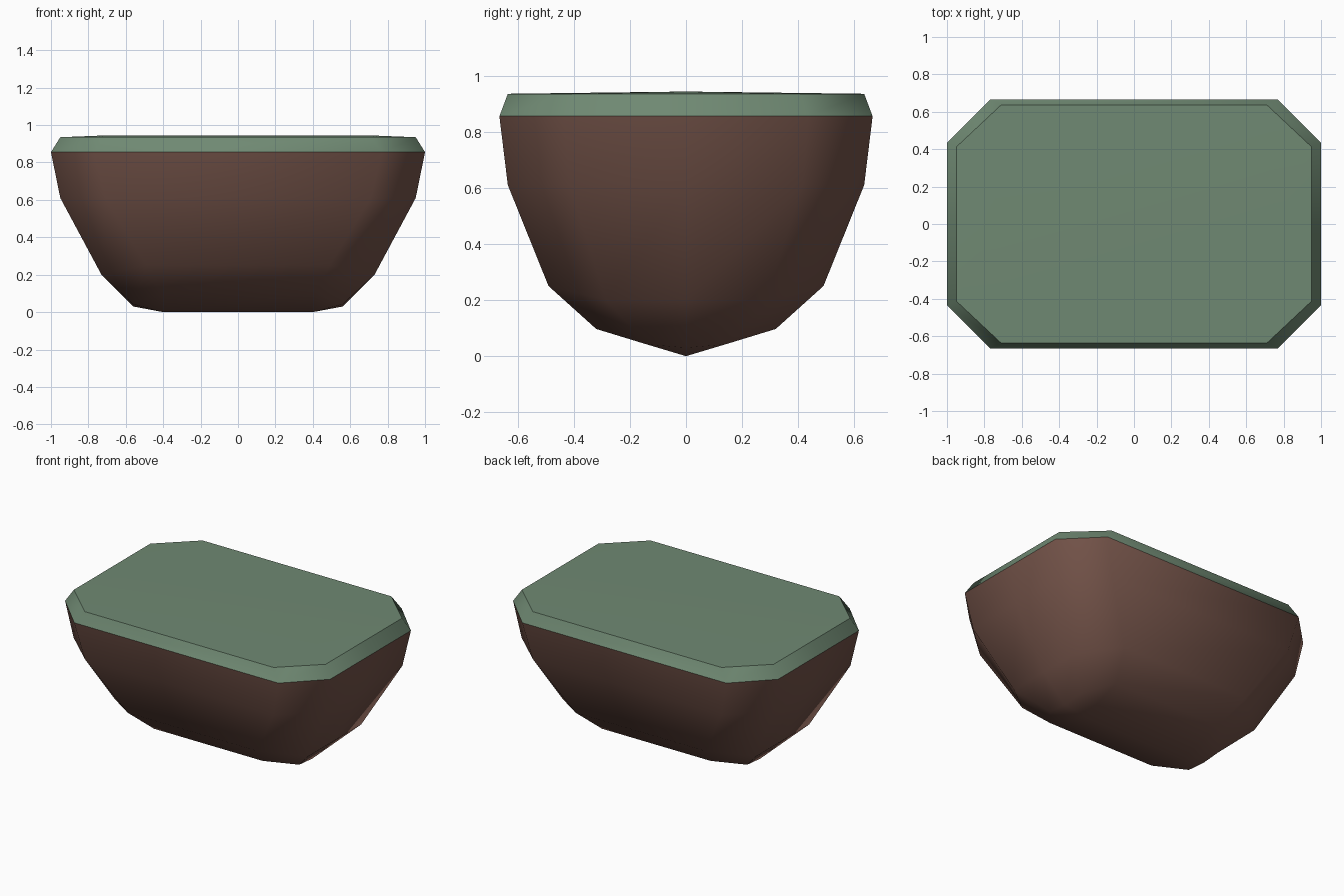
import bpy, bmesh, math

if "Cube" in bpy.data.objects:
    bpy.data.objects.remove(bpy.data.objects["Cube"])


def material(name, rgb):
    m = bpy.data.materials.new(name)
    m.diffuse_color = (*rgb, 1)
    m.use_nodes = True
    m.node_tree.nodes["Principled BSDF"].inputs["Base Color"].default_value = m.diffuse_color
    return m


def ring(end_x, end_y, end_z, side_x, side_y, side_z, mid_z=None):
    """Chamfered rectangle mirrored from one quarter: end middle, end corner, side corner."""
    right = [(side_x, -side_y, side_z), (end_x, -end_y, end_z),
             (end_x, 0, end_z if mid_z is None else mid_z),
             (end_x, end_y, end_z), (side_x, side_y, side_z)]
    return right + [(-x, -y, z) for x, y, z in right]


def ridge(x, z):
    """A ring flattened to a straight line along x."""
    return ring(x, 0, z, x, 0, z)


def loft(name, rings, mat, angle):
    bm = bmesh.new()
    loops = [[bm.verts.new(p) for p in r] for r in rings]
    n = len(loops[0])
    for a, b in zip(loops, loops[1:]):
        for i in range(n):
            j = (i + 1) % n
            bm.faces.new((a[i], a[j], b[j], b[i]))
    bmesh.ops.remove_doubles(bm, verts=bm.verts, dist=0.0005)
    me = bpy.data.meshes.new(name)
    bm.to_mesh(me)
    bm.free()
    me.materials.append(mat)
    ob = bpy.data.objects.new(name, me)
    bpy.context.collection.objects.link(ob)
    bpy.ops.object.select_all(action='DESELECT')
    ob.select_set(True)
    bpy.context.view_layer.objects.active = ob
    bpy.ops.object.shade_smooth_by_angle(angle=math.radians(angle))
    return ob


rim = ring(1.0, 0.435, 0.855, 0.77, 0.665, 0.855)

# Rounded soil body, from the keel up to the rim
loft("soil_body", [
    ridge(0.40, 0.0),
    ring(0.56, 0.14, 0.042, 0.41, 0.32, 0.097, 0.03),
    ring(0.73, 0.285, 0.20, 0.49, 0.49, 0.25),
    ring(0.95, 0.415, 0.61, 0.71, 0.635, 0.61),
    rim,
], material("soil", (0.17, 0.085, 0.065)), 80)

# Grass cap with sloped border and slightly raised centre line
loft("grass_cap", [
    rim,
    ring(0.95, 0.412, 0.935, 0.712, 0.635, 0.935),
    ridge(0.75, 0.943),
], material("grass", (0.16, 0.25, 0.17)), 50)
